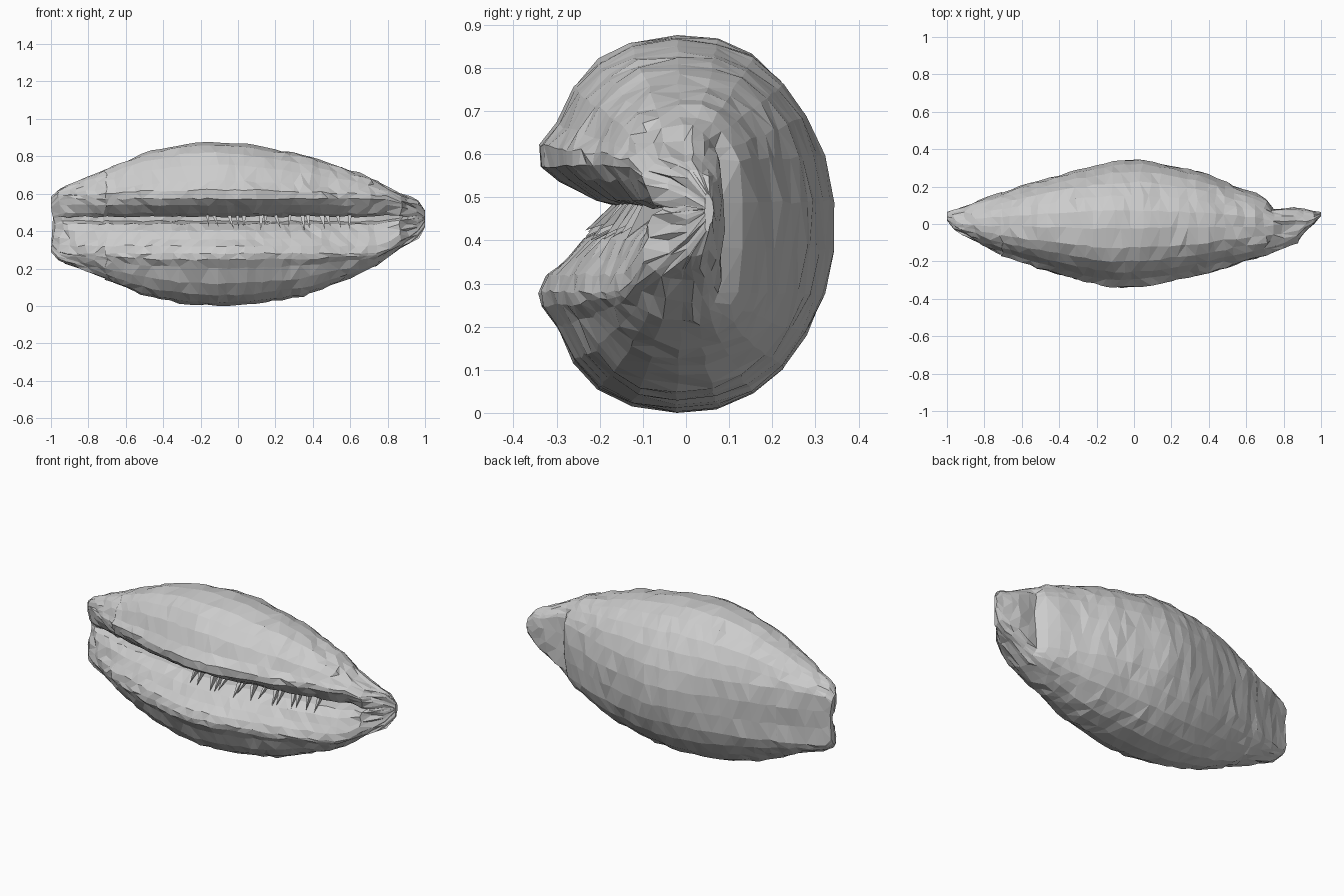
import bpy, bmesh, random
from math import sin, cos, radians, exp
from mathutils import Vector

if "Cube" in bpy.data.objects:
    bpy.data.objects.remove(bpy.data.objects["Cube"])

random.seed(4)
LOW, HIGH, TOP, RAD = .285, .58, .875, .342

# Lips and slit in the front of the cross-section, lower to upper: (y, z)
SLIT = [(-.335, .25), (-.342, .285), (-.325, .325), (-.28, .36), (-.235, .405),
        (-.16, .44), (0, .455), (0, .49), (-.14, .478), (-.22, .497),
        (-.30, .54), (-.338, .572), (-.342, .62)]

# Silhouette stations: x, top z, bottom z, front y, back y
STATIONS = [
    (-1.0, .585, .29, .02, .065),
    (-.96, .625, .245, -.03, .08),
    (-.7, .735, .14, -.17, .175),
    (-.5, .82, .055, -.24, .24),
    (-.3, .865, .012, -.30, .30),
    (-.12, .878, 0, -.34, .335),
    (.05, .866, .005, -.335, .345),
    (.35, .81, .05, -.275, .28),
    (.64, .715, .165, -.185, .165),
    (.70, .69, .195, -.17, .13),
    (.74, .665, .215, -.155, .08),
    (.87, .60, .31, -.10, .088),
    (.91, .585, .33, -.04, .08),
    (.96, .565, .36, .0, .07),
    (1.0, .51, .42, .045, .062)]


def station(x):
    """Interpolated silhouette at x."""
    for a, b in zip(STATIONS, STATIONS[1:]):
        if x <= b[0] + 1e-6:
            t = (x - a[0]) / (b[0] - a[0])
            return [p + (q - p) * t for p, q in zip(a, b)]


def profile():
    """Oval outline with a fuller front, closed by the lips and slit."""
    pts = []
    for i in range(22):
        a = radians(148 - i * 296 / 21)   # upper lip, over the back, to lower lip
        c = cos(a)
        y = RAD * (c if c > 0 else -abs(c) ** .75)
        pts.append((y, TOP / 2 * (1 + sin(a))))
    return pts + SLIT


PROFILE = profile()


def section(x):
    """Profile fitted to the silhouette at x."""
    _, zt, zb, yf, yb = station(x)
    w = yb - yf
    yc = min(max(0, yf + .2 * w), yb - .3 * w)
    lo = min(max(LOW - .005, zb + .045), .46)
    hi = max(min(HIGH, zt - .05), .48)
    g = min(1, max(.1, (.93 - x) / .13))    # slit fades into the tip
    pts = []
    for i, (y, z) in enumerate(PROFILE):
        if i >= 22:
            y = (y + RAD) * g - RAD
        ny = yc + y / RAD * ((yb - yc) if y > 0 else (yc - yf))
        if z > HIGH:
            nz = hi + (z - HIGH) / (TOP - HIGH) * (zt - hi)
        elif z < LOW:
            nz = lo - (LOW - z) / LOW * (lo - zb)
        else:
            nz = lo + (z - LOW) / (HIGH - LOW) * (hi - lo)
        nx = x
        mid = exp(-((nz - .42) / .06) ** 2)
        if x < -.95:                          # notched left end
            nx += .025 * mid
        elif x < -.2 and y > 0:               # shallow dent along the back
            ny -= .015 * mid
        pts.append(Vector((nx, ny, nz)))
    return pts


def finish(bm, name):
    bmesh.ops.recalc_face_normals(bm, faces=bm.faces)
    mesh = bpy.data.meshes.new(name)
    bm.to_mesh(mesh)
    bm.free()
    bpy.context.collection.objects.link(bpy.data.objects.new(name, mesh))


# Shell body: lofted sections with small irregularities
xs = sorted({round(-.96 + .05 * i, 3) for i in range(33)} |
            {s[0] for s in STATIONS if abs(s[0]) > .68} | {.80})
bm = bmesh.new()
rings = []
for x in xs:
    j = .005 if abs(x) < .94 else .003
    ring = []
    for p in section(x):
        dx = random.uniform(-j, j) * 2.6 if abs(x) < .99 else 0
        p += Vector((dx, random.uniform(-j, j), random.uniform(-j, j)))
        p.z = min(max(p.z, 0), .877)
        ring.append(bm.verts.new(p))
    rings.append(ring)
n = len(PROFILE)
for a, b in zip(rings, rings[1:]):
    for i in range(n):
        k = (i + 1) % n
        bm.faces.new((a[i], a[k], b[k], b[i]))
bm.faces.new(rings[0])
bm.faces.new(rings[-1])
bmesh.ops.triangulate(bm, faces=bm.faces[:], quad_method='BEAUTY')
finish(bm, "shell_body")

# Teeth: thin wedges hanging from the slit over the lower lip
bm = bmesh.new()
for i in range(15):
    x = -.17 + i * .055 + random.uniform(-.02, .02)
    d = -station(x)[3] / .34
    w = random.uniform(.008, .014)
    top = [bm.verts.new((x - w, -.17 * d, .485)),
           bm.verts.new((x + w, -.17 * d, .485)),
           bm.verts.new((x, -.08 * d, .475))]
    tip = bm.verts.new((x + random.uniform(-.01, .03), -.235 * d, random.uniform(.40, .43)))
    bm.faces.new(top)
    for k in range(3):
        bm.faces.new((top[k], top[(k + 1) % 3], tip))
finish(bm, "slit_teeth")
